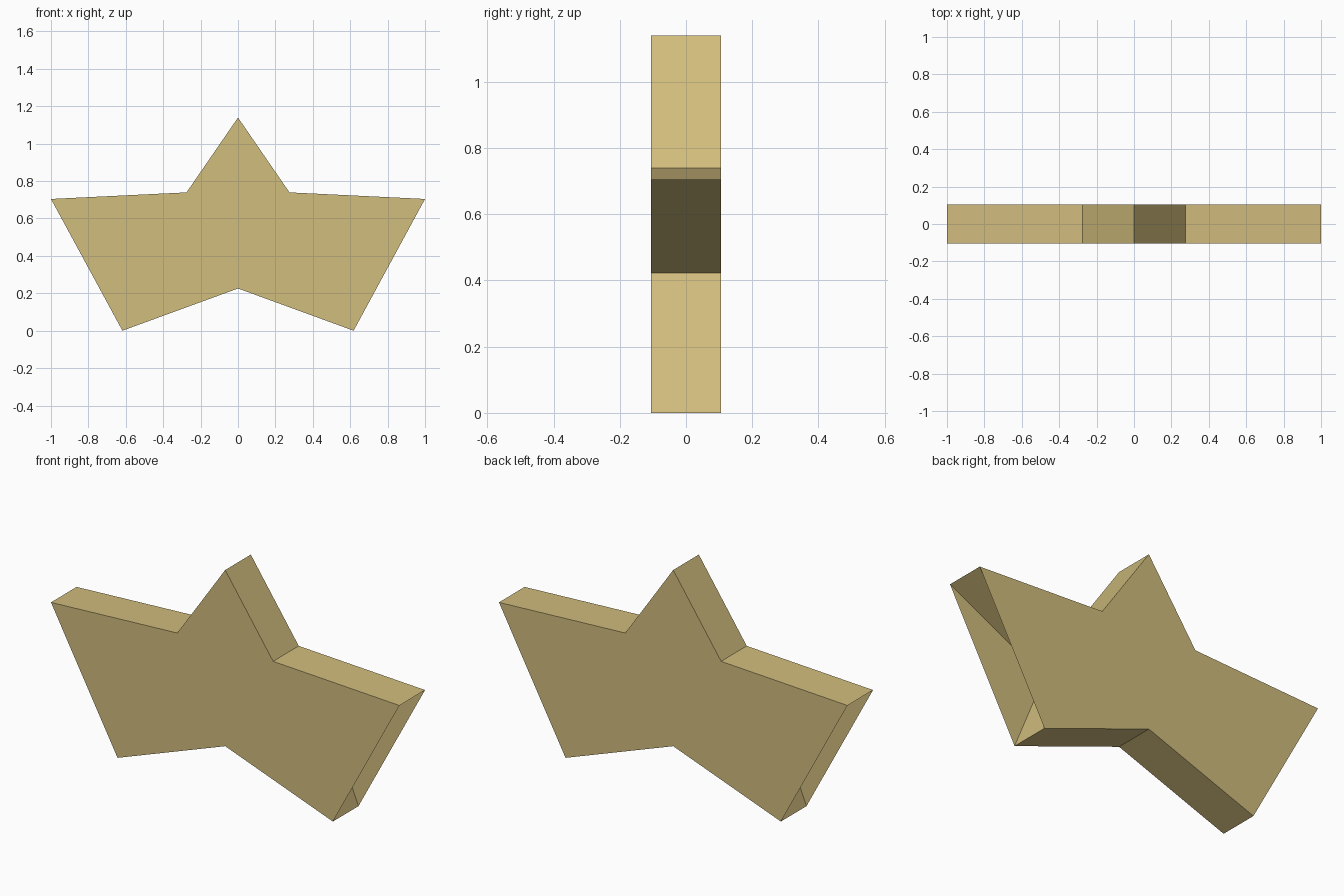
import bpy
import bmesh
import math

cube = bpy.data.objects.get("Cube")
if cube:
    bpy.data.objects.remove(cube, do_unlink=True)

HALF_DEPTH = 0.105
CENTRE_Z = 0.51
OUTER = (1.0515, 0.63)    # tip radii in x and z
INNER = (0.468, 0.284)    # notch radii in x and z
SIDE_NOTCHES = (3, 7)     # notches closed by the front and back plates

# Single flat colour
gold = bpy.data.materials.new("pale_gold")
gold.use_nodes = True
colour = (0.638, 0.508, 0.206, 1.0)
gold.diffuse_color = colour
gold.node_tree.nodes["Principled BSDF"].inputs["Base Color"].default_value = colour

bm = bmesh.new()


def star_ring(y):
    """Ten star corners, counter-clockwise seen from the front."""
    ring = []
    for k in range(10):
        a = k * math.pi / 5
        rx, rz = INNER if k % 2 else OUTER
        ring.append(bm.verts.new((-rx * math.sin(a), y, CENTRE_Z + rz * math.cos(a))))
    return ring


front = star_ring(-HALF_DEPTH)
back = star_ring(HALF_DEPTH)

# Front and back star plates
bm.faces.new(front)
bm.faces.new(back[::-1])

# Walls around the star, including the recessed side notches
for i in range(10):
    j = (i + 1) % 10
    bm.faces.new((front[j], front[i], back[i], back[j]))

# Webs carrying the plates straight across the side notches
for k in SIDE_NOTCHES:
    bm.faces.new((front[k + 1], front[k], front[k - 1]))
    bm.faces.new((back[k - 1], back[k], back[k + 1]))

# Rest the lower tips on the ground
lowest = min(v.co.z for v in bm.verts)
bmesh.ops.translate(bm, verts=bm.verts[:], vec=(0, 0, -lowest))

mesh = bpy.data.meshes.new("star")
bm.to_mesh(mesh)
bm.free()
mesh.materials.append(gold)
star = bpy.data.objects.new("star", mesh)
bpy.context.collection.objects.link(star)
